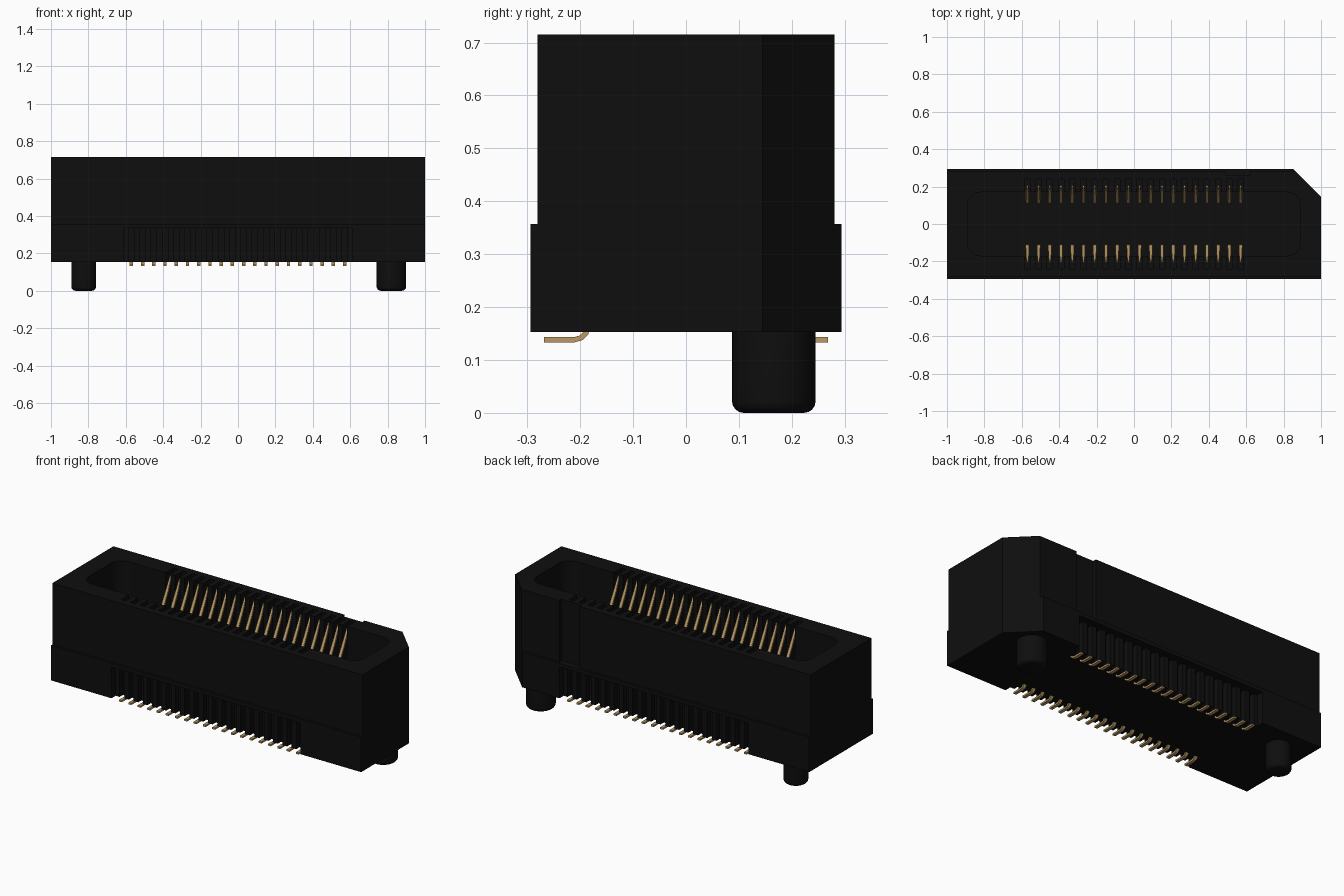
import bpy, bmesh, math
from mathutils import Vector

if "Cube" in bpy.data.objects:
    bpy.data.objects.remove(bpy.data.objects["Cube"])

PINS = [-0.57 + 0.06 * i for i in range(20)]


def material(name, rgb):
    m = bpy.data.materials.new(name)
    m.diffuse_color = (*rgb, 1)
    m.use_nodes = True
    m.node_tree.nodes["Principled BSDF"].inputs["Base Color"].default_value = m.diffuse_color
    return m


black = material("black plastic", (0.0045, 0.0045, 0.0045))
brass = material("brass contact", (0.49, 0.32, 0.125))


def finish(name, bm, mat):
    bmesh.ops.recalc_face_normals(bm, faces=bm.faces)
    me = bpy.data.meshes.new(name)
    bm.to_mesh(me)
    bm.free()
    me.materials.append(mat)
    ob = bpy.data.objects.new(name, me)
    bpy.context.collection.objects.link(ob)
    return ob


def prism(name, outline, z0, z1, mat=black):
    bm = bmesh.new()
    base = bm.faces.new([bm.verts.new((x, y, z0)) for x, y in outline])
    new = bmesh.ops.extrude_face_region(bm, geom=[base])["geom"]
    for v in new:
        if isinstance(v, bmesh.types.BMVert):
            v.co.z = z1
    return finish(name, bm, mat)


def cut(target, cutter):
    mod = target.modifiers.new("cut", "BOOLEAN")
    mod.operation, mod.solver, mod.object = "DIFFERENCE", "EXACT", cutter
    bpy.context.view_layer.objects.active = target
    bpy.ops.object.modifier_apply(modifier=mod.name)
    bpy.data.objects.remove(cutter)


def comb(y, depth, half=0.015):
    # edge running from -x to +x at y, with a slot to depth at every contact
    pts = []
    for x in PINS:
        pts += [(x - half, y), (x - half, depth), (x + half, depth), (x + half, y)]
    return pts


def arc(cx, cy, r, start):
    return [(cx + r * math.cos(math.radians(start + a)),
             cy + r * math.sin(math.radians(start + a))) for a in range(0, 91, 15)]


def housing(half_y):
    # rectangle with one chamfered corner at back right
    return [(-1, -half_y), (1, -half_y), (1, 0.145),
            (1.145 - half_y, half_y), (-1, half_y)]


# Upper shell with slotted, rounded card cavity and an outside key groove
shell = prism("upper_shell", housing(0.281), 0.357, 0.715)
r, ex, ey = 0.07, 0.89, 0.17
cavity = (arc(-ex + r, -ey + r, r, 180) + comb(-ey, -0.24)
          + arc(ex - r, -ey + r, r, 270) + arc(ex - r, ey - r, r, 0)
          + comb(ey, 0.24)[::-1] + arc(-ex + r, ey - r, r, 90))
cut(shell, prism("cavity_cutter", cavity, 0.3, 0.8))
cut(shell, prism("groove_cutter",
                 [(0.49, 0.26), (0.62, 0.26), (0.62, 0.4), (0.49, 0.4)], 0.3, 0.8))

# Base flange with comb recesses above both rows of solder tails
base = prism("base_flange", housing(0.294), 0.153, 0.357)
for s in (-1, 1):
    recess = ([(-0.61, s * 0.255)] + comb(s * 0.255, s * 0.225)
              + [(0.61, s * 0.255), (0.61, s * 0.4), (-0.61, s * 0.4)])
    cut(base, prism("recess_cutter", recess, 0.1, 0.335))

# Locating pegs with rounded lower rims
for name, x, rad in (("left_peg", -0.825, 0.066), ("right_peg", 0.82, 0.079)):
    bm = bmesh.new()
    profile = [(0, 0)] + [(rad - 0.022 + 0.022 * math.sin(a * math.pi / 8),
                           0.022 - 0.022 * math.cos(a * math.pi / 8)) for a in range(5)]
    profile += [(rad, 0.165), (0, 0.165)]
    vs = [bm.verts.new((px, 0, pz)) for px, pz in profile]
    es = [bm.edges.new(p) for p in zip(vs, vs[1:])]
    bmesh.ops.spin(bm, geom=vs + es, cent=(0, 0, 0), axis=(0, 0, 1),
                   angle=2 * math.pi, steps=40)
    bmesh.ops.remove_doubles(bm, verts=bm.verts, dist=0.0005)
    peg = finish(name, bm, black)
    peg.location = (x, 0.166, 0)
    bpy.ops.object.select_all(action="DESELECT")
    peg.select_set(True)
    bpy.context.view_layer.objects.active = peg
    bpy.ops.object.shade_smooth_by_angle(angle=math.radians(40))

# Bent contacts: (y outward, z, width) from solder tail to spring tip
PATH = [(0.268, 0.138, 0.018), (0.212, 0.138, 0.018), (0.198, 0.142, 0.018),
        (0.189, 0.151, 0.018), (0.186, 0.165, 0.018), (0.186, 0.34, 0.018),
        (0.135, 0.46, 0.018), (0.115, 0.51, 0.018), (0.122, 0.54, 0.018),
        (0.165, 0.62, 0.016), (0.2, 0.695, 0.009)]


def contact(bm, x, side, t=0.005):
    pts = [Vector((y, z)) for y, z, _ in PATH]
    rings = []
    for i, p in enumerate(pts):
        d = (pts[min(i + 1, len(pts) - 1)] - pts[max(i - 1, 0)]).normalized()
        n = Vector((-d.y, d.x)) * t
        w = PATH[i][2] / 2
        rings.append([bm.verts.new((x + a * w, side * (p.x + b * n.x), p.y + b * n.y))
                      for a, b in ((-1, -1), (1, -1), (1, 1), (-1, 1))])
    for lo, hi in zip(rings, rings[1:]):
        for k in range(4):
            bm.faces.new((lo[k], lo[(k + 1) % 4], hi[(k + 1) % 4], hi[k]))
    bm.faces.new(rings[0])
    bm.faces.new(rings[-1])


for name, side in (("front_contacts", -1), ("back_contacts", 1)):
    bm = bmesh.new()
    for x in PINS:
        contact(bm, x, side)
    finish(name, bm, brass)
